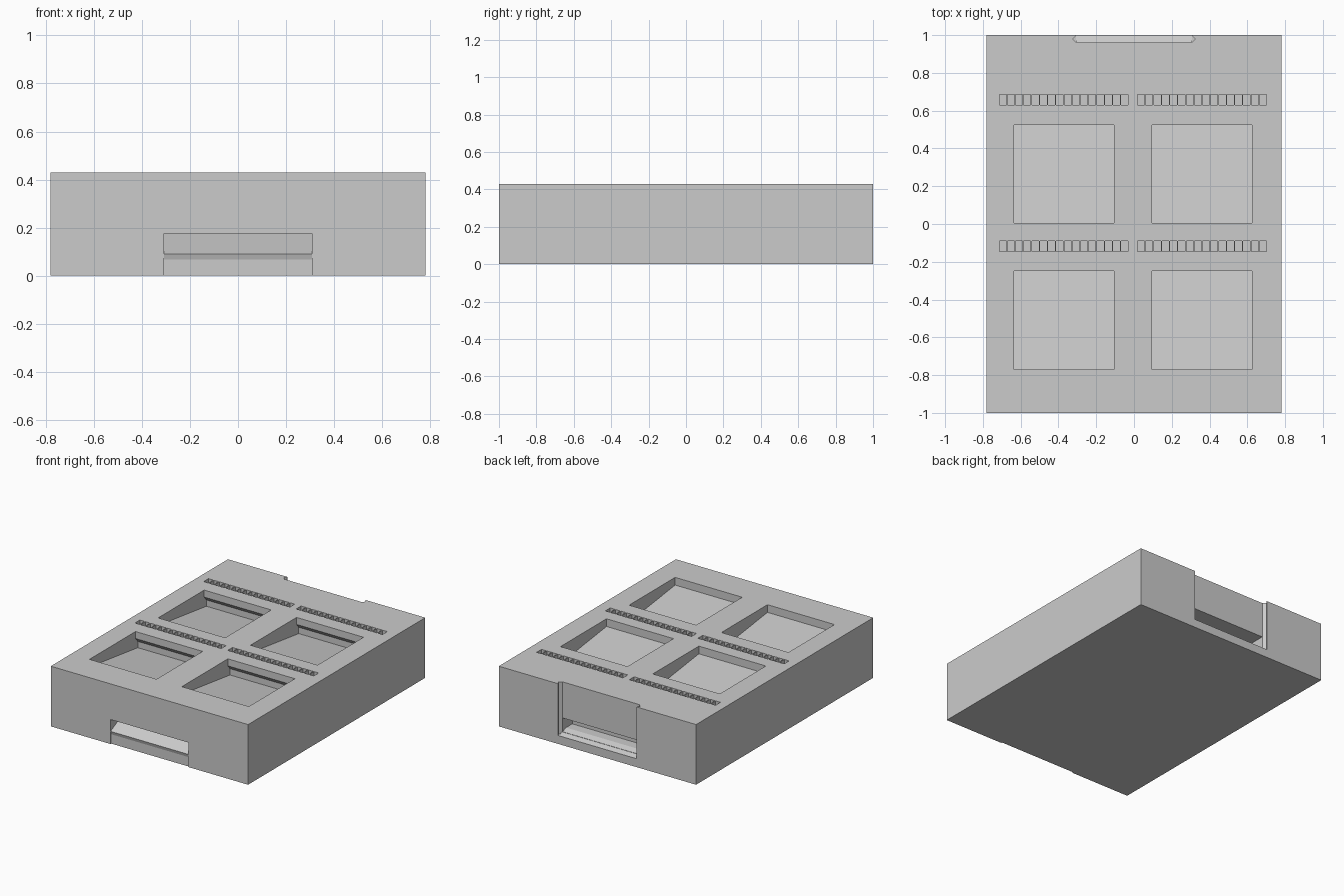
import bpy, bmesh
from mathutils import Vector

if "Cube" in bpy.data.objects:
    bpy.data.objects.remove(bpy.data.objects["Cube"])

def mesh_object(name, bm):
    bmesh.ops.recalc_face_normals(bm, faces=bm.faces[:])
    me = bpy.data.meshes.new(name)
    bm.to_mesh(me)
    bm.free()
    ob = bpy.data.objects.new(name, me)
    bpy.context.collection.objects.link(ob)
    return ob

def add_prism(bm, base, offset):
    """Extrude a closed outline along an offset vector."""
    f = bm.faces.new([bm.verts.new(p) for p in base])
    r = bmesh.ops.extrude_face_region(bm, geom=[f], use_keep_orig=True)
    verts = [e for e in r["geom"] if isinstance(e, bmesh.types.BMVert)]
    bmesh.ops.translate(bm, verts=verts, vec=Vector(offset))

def add_side_profile(bm, profile, x0, x1):
    add_prism(bm, [(x0, y, z) for y, z in profile], (x1 - x0, 0, 0))

def add_plan(bm, plan, z0, z1):
    add_prism(bm, [(x, y, z0) for x, y in plan], (0, 0, z1 - z0))

def rect(x0, x1, y0, y1):
    return [(x0, y0), (x1, y0), (x1, y1), (x0, y1)]

def cut(ob, bm, name):
    c = mesh_object(name, bm)
    c.hide_render = True
    m = ob.modifiers.new(name, 'BOOLEAN')
    m.operation = 'DIFFERENCE'
    m.solver = 'EXACT'
    m.object = c
    bpy.context.view_layer.objects.active = ob
    bpy.ops.object.modifier_apply(modifier=m.name)
    bpy.data.objects.remove(c, do_unlink=True)

H = 0.43
# solid housing block
bm = bmesh.new()
add_plan(bm, rect(-0.78, 0.78, -1, 1), 0, H)
body = mesh_object("housing", bm)

# four windows with ramped floors, deeper towards the back
bm = bmesh.new()
for cx in (-0.37, 0.36):
    for y0 in (-0.77, 0.005):
        y1 = y0 + 0.52
        add_side_profile(bm, [(y0, H + .05), (y1, H + .05), (y1, H - .05),
                              (y1 + .025, H - .08), (y1 + .025, H - .125),
                              (y0, H - .055)], cx - 0.265, cx + 0.265)
cut(body, bm, "window_cutter")

# rows of sixteen small pin holes behind each window
bm = bmesh.new()
pitch = 0.043
for x0 in (-0.716, 0.016):
    for y0 in (-0.145, 0.63):
        for i in range(16):
            x = x0 + i * pitch
            add_plan(bm, rect(x + .003, x + pitch - .003, y0, y0 + 0.055), H - 0.06, H + .05)
cut(body, bm, "pin_hole_cutter")

# front latch recess with a sloped catch
bm = bmesh.new()
add_side_profile(bm, [(-1.1, -.05), (-.992, -.05), (-.992, .067), (-.999, .09),
                      (-.83, .175), (-1.1, .175)], -0.308, 0.308)
cut(body, bm, "front_latch_cutter")

# rear slide channel with undercut sides
bm = bmesh.new()
half = [(0.31, 1.05), (0.31, 0.995), (0.324, 0.98), (0.304, 0.96)]
add_plan(bm, half + [(-x, y) for x, y in reversed(half)], 0.06, H + .05)
cut(body, bm, "rear_channel_cutter")

# rear latch pocket with a ramp leading in
bm = bmesh.new()
add_side_profile(bm, [(1.05, .06), (1.0, .06), (.92, .088), (.85, .088),
                      (.85, .172), (1.05, .172)], -0.304, 0.304)
# keep the channel floor sloped by filling a ramp afterwards
cut(body, bm, "rear_pocket_cutter")

# ramp at the foot of the rear channel
bm = bmesh.new()
add_side_profile(bm, [(1.0, .058), (.92, .086), (.92, .058)], -0.308, 0.308)
mesh_object("rear_ramp", bm)
